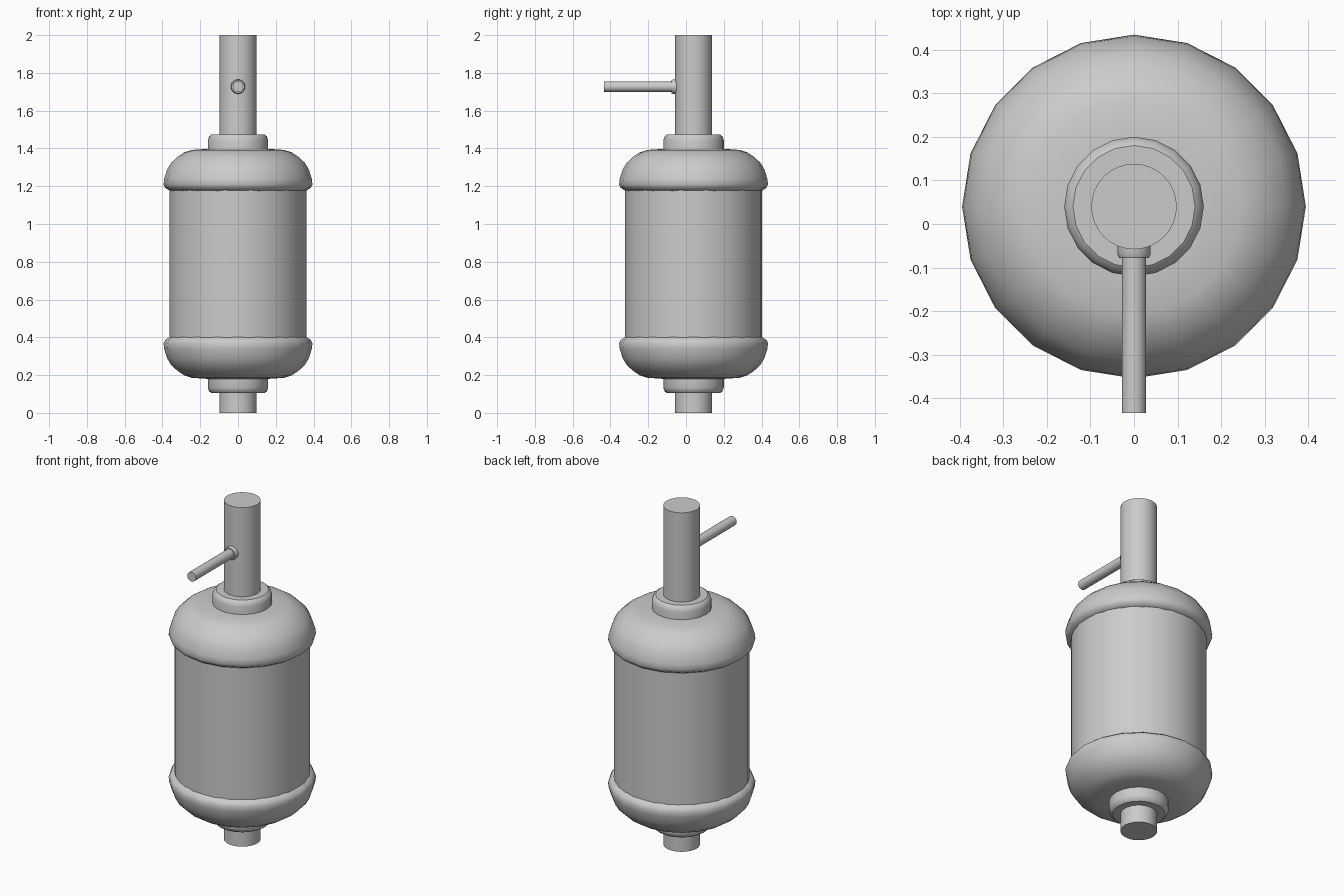
import bpy, bmesh, math
from mathutils import Matrix

if "Cube" in bpy.data.objects:
    bpy.data.objects.remove(bpy.data.objects["Cube"])

AXIS_Y = 0.04     # main axis offset
MID_Z = 0.789     # mirror plane of the two ends


def lathe(name, profile, sides, matrix, angle=35):
    """Revolve (radius, height) points round local z; zero radius makes a pole."""
    bm = bmesh.new()
    rings = []
    for r, h in profile:
        if r == 0:
            rings.append([bm.verts.new((0, 0, h))] * sides)
        else:
            rings.append([bm.verts.new((r * math.cos(2 * math.pi * i / sides),
                                        r * math.sin(2 * math.pi * i / sides), h))
                          for i in range(sides)])
    for a, b in zip(rings, rings[1:]):
        for i in range(sides):
            j = (i + 1) % sides
            bm.faces.new(list(dict.fromkeys((a[i], a[j], b[j], b[i]))))
    bm.transform(matrix)
    bmesh.ops.recalc_face_normals(bm, faces=bm.faces)
    mesh = bpy.data.meshes.new(name)
    bm.to_mesh(mesh)
    bm.free()
    obj = bpy.data.objects.new(name, mesh)
    bpy.context.collection.objects.link(obj)
    bpy.ops.object.select_all(action='DESELECT')
    obj.select_set(True)
    bpy.context.view_layer.objects.active = obj
    bpy.ops.object.shade_smooth_by_angle(angle=math.radians(angle))
    return obj


def rod(r, z0, z1):
    return [(0, z0), (r, z0), (r, z1), (0, z1)]


upright = Matrix.Translation((0, AXIS_Y, 0))

# Central pipe and main drum
lathe("center_pipe", rod(0.098, 0, 2), 32, upright)
lathe("drum", rod(0.363, 0.38, 1.20), 32, upright)

# Rounded end caps and stepped collars, mirrored top and bottom
cap = [(0, 0.386), (0.361, 0.386), (0.385, 0.402), (0.394, 0.42), (0.391, 0.45),
       (0.375, 0.50), (0.354, 0.535), (0.32, 0.567), (0.285, 0.59), (0.245, 0.603),
       (0.16, 0.609), (0, 0.609)]
collar = [(0, 0.59), (0.16, 0.59), (0.16, 0.655), (0.153, 0.675), (0.14, 0.685), (0, 0.685)]
for side, s in (("top", 1), ("bottom", -1)):
    place = Matrix.Translation((0, AXIS_Y, MID_Z)) @ Matrix.Diagonal((1, 1, s, 1))
    lathe(side + "_cap", cap, 20, place, 45)
    lathe(side + "_collar", collar, 20, place)

# Side rod with its small fitting ring, pointing to the front
forward = Matrix.Translation((0, 0, 1.727)) @ Matrix.Rotation(math.pi / 2, 4, 'X')
lathe("side_rod", rod(0.028, 0.04, 0.433), 24, forward)
lathe("rod_fitting", [(0, 0.045), (0.038, 0.045), (0.038, 0.07), (0.034, 0.078), (0, 0.078)],
      24, forward)
